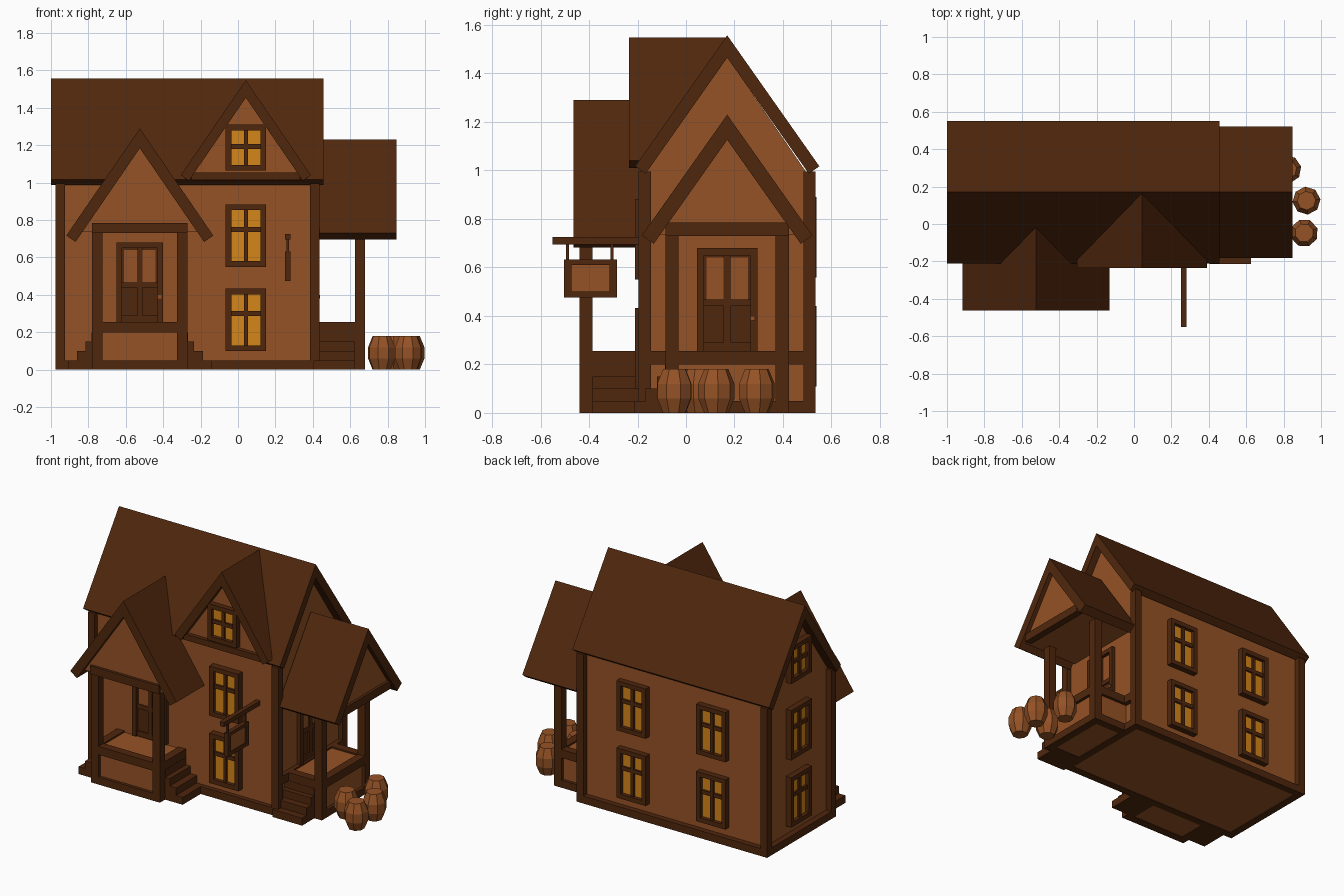
import bpy, bmesh
from math import radians, sqrt, pi, cos, sin
from mathutils import Matrix

if "Cube" in bpy.data.objects:
    bpy.data.objects.remove(bpy.data.objects["Cube"])


def material(name, color):
    m = bpy.data.materials.new(name)
    m.diffuse_color = (*color, 1)
    m.use_nodes = True
    m.node_tree.nodes["Principled BSDF"].inputs["Base Color"].default_value = m.diffuse_color
    return m


DARK = material("dark_timber", (0.08, 0.020, 0.004))
LIGHT = material("light_wood", (0.30, 0.085, 0.019))
GLASS = material("amber_glass", (0.66, 0.24, 0.010))
I = Matrix.Identity(4)


def at(x, y, z=0, turn=0):
    return Matrix.Translation((x, y, z)) @ Matrix.Rotation(radians(turn), 4, 'Z')


def finish(name, bm, mat, M):
    bm.transform(M)
    bmesh.ops.recalc_face_normals(bm, faces=bm.faces)
    me = bpy.data.meshes.new(name)
    bm.to_mesh(me)
    bm.free()
    me.materials.append(mat)
    ob = bpy.data.objects.new(name, me)
    bpy.context.collection.objects.link(ob)
    return ob


def boxes(name, mat, M, *bounds):
    """One object from boxes given as x0, x1, y0, y1, z0, z1."""
    bm = bmesh.new()
    for x0, x1, y0, y1, z0, z1 in bounds:
        c = Matrix.Translation(((x0 + x1) / 2, (y0 + y1) / 2, (z0 + z1) / 2))
        bmesh.ops.create_cube(bm, size=1, matrix=c @ Matrix.Diagonal((x1 - x0, y1 - y0, z1 - z0, 1)))
    return finish(name, bm, mat, M)


def prism(name, mat, M, profile, y0, y1):
    """Extrude an x-z profile from y0 to y1."""
    bm = bmesh.new()
    f = bm.faces.new([bm.verts.new((x, y0, z)) for x, z in profile])
    ext = bmesh.ops.extrude_face_region(bm, geom=[f])["geom"]
    bmesh.ops.translate(bm, vec=(0, y1 - y0, 0), verts=[v for v in ext if isinstance(v, bmesh.types.BMVert)])
    bm.faces.ensure_lookup_table()
    if len(bm.faces) == len(profile) + 1:  # close the starting cap
        bmesh.ops.holes_fill(bm, edges=bm.edges)
    return finish(name, bm, mat, M)


def gable_roof(name, M, apex, half, eave, y0, y1, t):
    """Chevron slab with square-cut eaves; returns slope and inner apex height."""
    s = (apex - eave) / half
    n = sqrt(1 + s * s)
    inner, xi, zi = apex - t * n, half - t * s / n, eave - t / n
    prism(name, DARK, M, [(-half, eave), (0, apex), (half, eave), (xi, zi), (0, inner), (-xi, zi)], y0, y1)
    return s, inner


def window(name, M, h):
    """Cross-barred window facing local -y, outer face at y = 0, sill at z = 0."""
    w, b = 0.108, 0.03
    m = h * 0.52 if h < 0.3 else h * 0.6
    boxes(name + "_frame", DARK, M,
          (-w, -w + b, 0, 0.05, 0, h), (w - b, w, 0, 0.05, 0, h),
          (-w + b, w - b, 0, 0.05, 0, b), (-w + b, w - b, 0, 0.05, h - b, h),
          (-0.011, 0.011, 0.01, 0.05, b, h - b), (-w + b, w - b, 0.011, 0.05, m - 0.013, m + 0.013))
    boxes(name + "_glass", GLASS, M, (-w + b, w - b, 0.024, 0.05, b, h - b))


def door(name, M):
    """Panelled door facing local -y, frame face at y = 0."""
    boxes(name + "_frame", DARK, M,
          (-0.125, -0.095, 0, 0.05, 0, 0.425), (0.095, 0.125, 0, 0.05, 0, 0.425),
          (-0.095, 0.095, 0, 0.05, 0.395, 0.425))
    boxes(name + "_leaf", DARK, M, (-0.095, 0.095, 0.02, 0.05, 0, 0.395),
          (-0.095, 0.095, 0.01, 0.03, 0.185, 0.215), (-0.015, 0.015, 0.01, 0.03, 0, 0.395),
          (-0.095, 0.095, 0.01, 0.03, 0, 0.035))
    boxes(name + "_panels", LIGHT, M, (-0.085, -0.015, 0.016, 0.03, 0.215, 0.385),
          (0.015, 0.085, 0.016, 0.03, 0.215, 0.385))
    boxes(name + "_knob", LIGHT, M, (0.095, 0.115, -0.008, 0.02, 0.125, 0.145))


def porch(name, M, apex, half, eave, reach, back, stair_sides):
    """Gabled porch standing out along local -y from the wall at y = 0."""
    w, d, p = 0.255, 0.245, 0.055
    parts = []
    for s in (-1, 1):
        xs = sorted((s * w, s * (w - p)))
        parts.append((*xs, -d, -d + p, 0, 0.74))
        for z in ((0, 0.05), (0.2, 0.255)):
            parts.append((*xs, -d + p, 0.03, *z))
    for z in ((0, 0.05), (0.2, 0.255)):
        parts.append((p - w, w - p, -d, -d + p, *z))
    boxes(name + "_timbers", DARK, M, *parts)
    boxes(name + "_base", LIGHT, M, (-w + 0.02, w - 0.02, -d + 0.02, 0.03, 0.004, 0.245))
    s, inner = gable_roof(name + "_roof", M, apex, half, eave, -reach, back, 0.06)
    g = (inner - 0.735) / s
    prism(name + "_gable", LIGHT, M, [(-g, 0.735), (0, inner), (g, 0.735)], -reach + 0.03, 0.03)
    boxes(name + "_tie_beam", DARK, M, (-w, w, -reach + 0.012, -reach + 0.06, 0.73, 0.785))
    # stairs climb sideways between the front post and the wall
    for side in stair_sides:
        steps = []
        for k, out in enumerate((0.13, 0.082, 0.035, 0.002)):
            xs = sorted((side * (w - 0.05), side * (w + out)))
            steps.append((*xs, -0.19, 0.03, 0.05 * k, 0.05 * k + 0.05))
        boxes(name + "_stairs", DARK, M, *steps)
    door(name + "_door", M @ Matrix.Translation((0, 0.004, 0.255)))


# Main house: walls (inset behind the timbers), roof and corner timbers
HOUSE = at(0, 0.17, 0, 90)
prism("house_walls", LIGHT, HOUSE,
      [(-0.335, 0.004), (-0.335, 0.99), (0, 1.468), (0.328, 0.99), (0.328, 0.004)], -0.405, 0.935)
gable_roof("main_roof", HOUSE, 1.557, 0.38, 1.017, -0.457, 1.0, 0.053)
X0, X1, Y0, Y1 = -0.975, 0.435, -0.195, 0.535
boxes("corner_posts", DARK, I,
      *[(x, x + 0.05, y, y + 0.05, 0, 0.995) for x in (X0, X1 - 0.05) for y in (Y0, Y1 - 0.05)])
boxes("sill_beams", DARK, I,
      (X0, X1, Y0, Y0 + 0.05, 0, 0.05), (X0, X1, Y1 - 0.05, Y1, 0, 0.05),
      (X0, X0 + 0.05, Y0, Y1, 0, 0.05), (X1 - 0.05, X1, Y0, Y1, 0, 0.05),
      (X1 - 0.05, X1, Y0, Y1, 0.2, 0.255))

# Front dormer
DORMER = at(0.042, 0)
ds, di = gable_roof("dormer_roof", DORMER, 1.548, 0.348, 1.04, -0.235, 0.165, 0.053)
dg = (di - 1.01) / ds
prism("dormer_gable", LIGHT, DORMER, [(-dg, 1.01), (0, di), (dg, 1.01)], -0.195, 0.05)
boxes("dormer_beam", DARK, DORMER, (-0.29, 0.29, -0.222, -0.18, 1.015, 1.055))
window("dormer_window", at(0.042, -0.23, 1.065), 0.245)

# Porches on the front and on the right side
porch("front_porch", at(-0.525, -0.195), 1.29, 0.393, 0.717, 0.268, 0.175, (-1, 1))
porch("side_porch", at(0.435, 0.17, 0, 90), 1.23, 0.352, 0.732, 0.412, 0.015, (-1,))

# Windows: front, back and left side
for z in (0.1, 0.55):
    window("front_window", at(0.042, -0.21, z), 0.333)
    for x in (0.03, -0.56):
        window("back_window", at(x, 0.538, z + 0.008, 180), 0.333)
    window("left_window", at(-0.975, 0.17, z + 0.004, -90), 0.333)
window("left_gable_window", at(-0.975, 0.17, 1.065, -90), 0.245)

# Hanging sign on a bracket
boxes("sign_bracket", DARK, I, (0.25, 0.28, -0.55, -0.16, 0.695, 0.725),
      *[(0.258, 0.272, y, y + 0.013, 0.62, 0.7) for y in (-0.495, -0.312)])
boxes("sign_frame", DARK, I,
      (0.25, 0.28, -0.503, -0.285, 0.475, 0.5), (0.25, 0.28, -0.503, -0.285, 0.61, 0.632),
      (0.25, 0.28, -0.503, -0.472, 0.5, 0.61), (0.25, 0.28, -0.316, -0.285, 0.5, 0.61))
boxes("sign_board", LIGHT, I, (0.257, 0.273, -0.475, -0.31, 0.49, 0.62))


# Barrels: eight-sided, bulging in the middle
def barrel(M):
    bm = bmesh.new()
    rings = [[bm.verts.new((r * cos(k * pi / 4), r * sin(k * pi / 4), z)) for k in range(8)]
             for r, z in ((0.05, 0), (0.075, 0.06), (0.075, 0.12), (0.05, 0.18))]
    for a, b in zip(rings, rings[1:]):
        for k in range(8):
            j = (k + 1) % 8
            bm.faces.new((a[k], a[j], b[j], b[k]))
    bm.faces.new(rings[0])
    bm.faces.new(rings[-1])
    finish("barrel", bm, LIGHT, M)


for x, y, turn in ((0.922, 0.125, 5), (0.91, -0.048, 20), (0.82, 0.292, 12), (0.768, 0.05, 30)):
    barrel(at(x, y, 0, turn))
